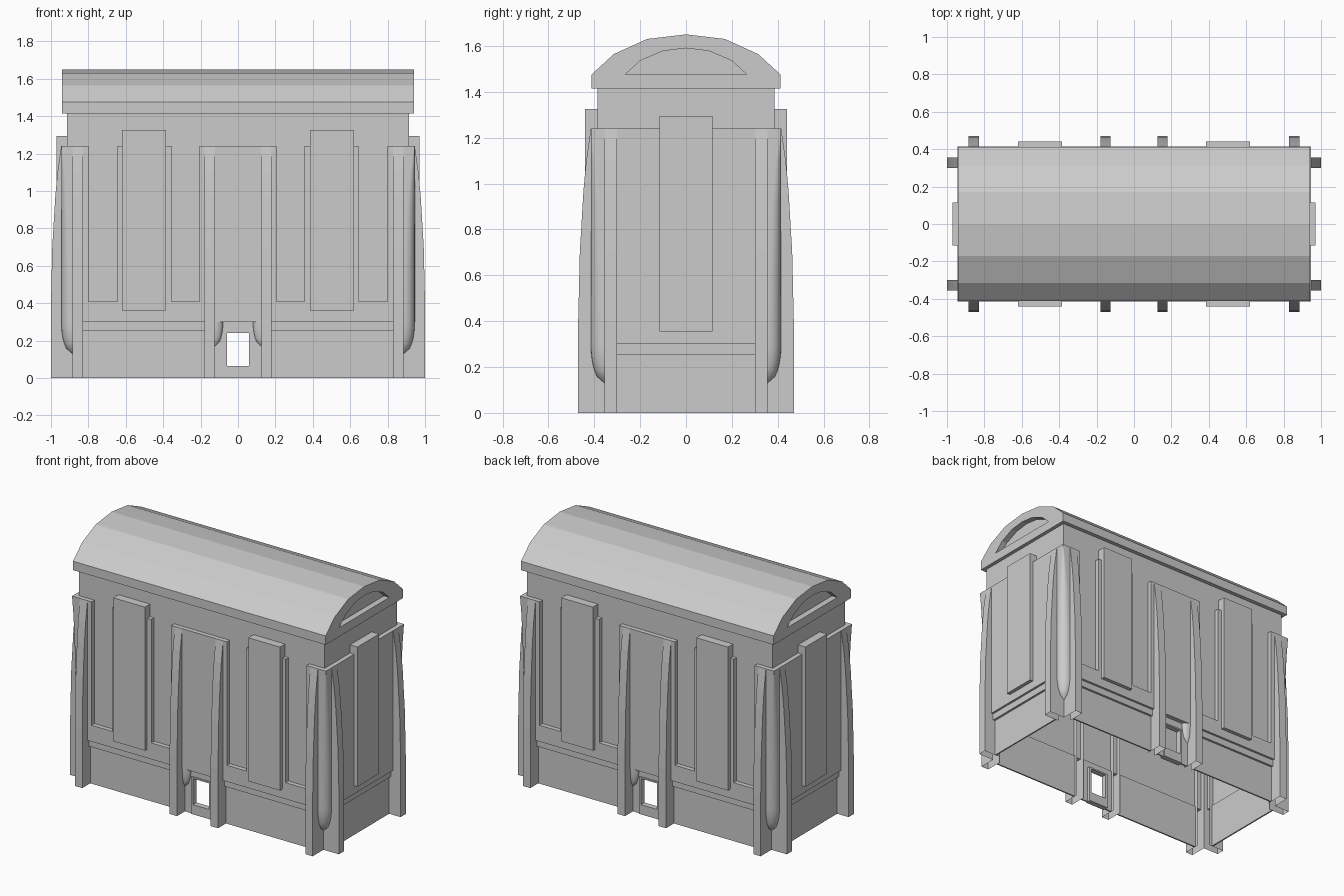
import bpy
import bmesh
from math import cos, sin, pi, sqrt

cube = bpy.data.objects.get("Cube")
if cube:
    bpy.data.objects.remove(cube, do_unlink=True)

stone = bpy.data.materials.new("grey_stone")
stone.use_nodes = True
GREY = (0.6, 0.6, 0.6, 1)
stone.diffuse_color = GREY
stone.node_tree.nodes["Principled BSDF"].inputs["Base Color"].default_value = GREY

# Local frame per side: u along the wall, d outward, z up
END = 0.53
SIDES = {
    "front": lambda u, d, z: (u, -d, z),
    "back": lambda u, d, z: (-u, d, z),
    "left": lambda u, d, z: (d + END, u, z),
    "right": lambda u, d, z: (-d - END, -u, z),
}
LONG, SHORT = ("front", "back"), ("left", "right")
WALL, LAYER, PANEL, MOULD, INNER = 0.385, 0.415, 0.44, 0.4, 0.355
BAND, TOP, EAVE = 0.3, 1.24, 1.415


def make(name, verts, faces, smooth=False):
    mesh = bpy.data.meshes.new(name)
    bm = bmesh.new()
    vs = [bm.verts.new(v) for v in verts]
    for f in faces:
        bm.faces.new([vs[i] for i in f])
    bmesh.ops.recalc_face_normals(bm, faces=bm.faces)
    bm.to_mesh(mesh)
    bm.free()
    mesh.materials.append(stone)
    ob = bpy.data.objects.new(name, mesh)
    bpy.context.collection.objects.link(ob)
    if smooth:
        bpy.ops.object.select_all(action="DESELECT")
        ob.select_set(True)
        bpy.context.view_layer.objects.active = ob
        bpy.ops.object.shade_smooth_by_angle(angle=0.6)
    return ob


BOX = [(0, 1, 3, 2), (4, 5, 7, 6), (0, 1, 5, 4), (2, 3, 7, 6), (0, 2, 6, 4), (1, 3, 7, 5)]


def plate(name, side, u, d, z, mirrored=False):
    """Box on one side, optionally repeated at -u."""
    spans = [u, (-u[1], -u[0])] if mirrored else [u]
    for i, span in enumerate(spans):
        verts = [SIDES[side](a, b, c) for a in span for b in d for c in z]
        make(f"{side}_{name}_{i}" if mirrored else f"{side}_{name}", verts, BOX)


# Pilaster: curved buttress, open at the back and the foot
CURVE = [(0.47, 0), (0.47, 0.4), (0.463, 0.7), (0.447, 0.97), (0.435, 1.1), (LAYER, TOP), (INNER, TOP)]


def pilaster(side, u0, u1):
    outline = [(INNER, 0)] + CURVE
    n = len(outline)
    for s in (-1, 1):
        verts = [SIDES[side](s * u, d, z) for u in (u0, u1) for d, z in outline]
        faces = [range(n), range(n, 2 * n)]
        faces += [(i, i + 1, n + i + 1, n + i) for i in range(1, n - 1)]
        make(f"{side}_pilaster", verts, faces)


# Quarter column or corbel: rings of (z, size, fillet) lofted downward
def quarter_loft(name, rings, place, steps=6):
    verts, faces = [], []
    for z, s, r in rings:
        c = s - r
        arc = [(c + r * cos(k * pi / 2 / steps), c + r * sin(k * pi / 2 / steps)) for k in range(steps + 1)]
        verts += [place(a, b, z) for a, b in [(s, 0)] + arc + [(0, s)]]
    n = steps + 3
    for j in range(len(rings) - 1):
        faces += [(j * n + i, j * n + i + 1, j * n + n + i + 1, j * n + n + i) for i in range(n - 1)]
    verts.append(place(0, 0, rings[0][0]))
    faces.append([len(verts) - 1] + list(range(n)))
    make(name, verts, faces, smooth=True)


def tip(size, height):
    rings = []
    for k in range(7):
        t = k / 6
        s = max(size * sqrt(1 - t * t), 0.001)
        rings.append((BAND - height * t, s, s * 0.98))
    return rings


# Upper wall shell
wx = WALL + END
shell = [(x, y, z) for x in (-wx, wx) for y in (-WALL, WALL) for z in (BAND, EAVE)]
make("upper_walls", shell, BOX[:4])

# Long sides
for side in LONG:
    plate("lower_wall", side, (0.18, 0.83), (WALL - 0.01, WALL), (0, BAND), True)
    plate("moulding", side, (0.18, 0.83), (WALL - 0.01, MOULD), (0.255, BAND), True)
    plate("layer_band", side, (-0.885, 0.885), (WALL, LAYER), (BAND, 0.41))
    plate("layer_centre", side, (-0.207, 0.207), (WALL, LAYER), (0.41, TOP))
    plate("layer_strip", side, (0.355, 0.645), (WALL, LAYER), (0.41, TOP), True)
    plate("layer_corner", side, (0.8, 0.885), (WALL, LAYER), (0.41, TOP), True)
    plate("tall_panel", side, (0.385, 0.62), (WALL, PANEL), (0.36, 1.325), True)
    # Small opening and its frame
    plate("opening_wall", side, (0.075, 0.125), (WALL - 0.01, WALL), (0, BAND), True)
    plate("opening_lintel", side, (-0.075, 0.075), (WALL - 0.01, WALL), (0.25, BAND))
    plate("frame_post", side, (0.06, 0.075), (INNER, 0.393), (0, 0.25), True)
    plate("frame_head", side, (-0.06, 0.06), (INNER, 0.393), (0.24, 0.25))
    plate("frame_sill", side, (-0.06, 0.06), (INNER, 0.393), (0, 0.065))
    pilaster(side, 0.83, 0.885)
    pilaster(side, 0.125, 0.18)
    for s in (-1, 1):
        quarter_loft(
            f"{side}_centre_corbel", tip(0.045, 0.13),
            lambda a, b, z: SIDES[side](s * (0.125 - a), WALL + b * 0.65, z))

# Short ends
for side in SHORT:
    plate("lower_wall", side, (-0.3, 0.3), (WALL - 0.01, WALL), (0, BAND))
    plate("moulding", side, (-0.3, 0.3), (WALL - 0.01, MOULD), (0.255, BAND))
    plate("layer", side, (-INNER, INNER), (WALL, LAYER), (BAND, TOP))
    plate("tall_panel", side, (-0.115, 0.115), (WALL, PANEL), (0.355, 1.295))
    pilaster(side, 0.3, INNER)

# Corner columns: square at the top, rounding downward to a pointed corbel
R = LAYER - INNER
column = [(TOP, R, 0.001), (1.1, R, R * 0.4), (0.9, R, R * 0.7), (0.6, R, R * 0.92)] + tip(R, 0.17)
for sx in (-1, 1):
    for sy in (-1, 1):
        quarter_loft("corner_column", column,
                     lambda a, b, z: (sx * (INNER + END + a), sy * (INNER + b), z))


# Barrel roof with a recessed lunette at each end
def symmetric(half):
    return half + [(-y, z) for y, z in half[-2::-1]]


outer = symmetric([(-0.412, 1.475), (-0.315, 1.564), (-0.17, 1.63), (0, 1.65)])
inner = symmetric([(-0.265, 1.475), (-0.2, 1.535), (-0.1, 1.578), (0, 1.59)])
eave = [(0.412, EAVE), (-0.412, EAVE)]
loop = outer + eave
verts, faces = [], []
for x, recess in ((-0.94, -0.9), (0.94, 0.9)):
    o = len(verts)
    verts += [(x, *p) for p in loop] + [(x, *p) for p in inner] + [(recess, *p) for p in inner]
    i0, r0 = o + 9, o + 16
    for k in range(6):
        faces.append((o + k, o + k + 1, i0 + k + 1, i0 + k))
    for k in range(7):
        m = (k + 1) % 7
        faces.append((i0 + k, i0 + m, r0 + m, r0 + k))
    faces.append([r0 + k for k in range(7)])
    faces.append((o, i0, i0 + 6, o + 6, o + 7, o + 8))
half = len(verts) // 2
for k in range(9):
    m = (k + 1) % 9
    faces.append((k, m, half + m, half + k))
make("barrel_roof", verts, faces)
